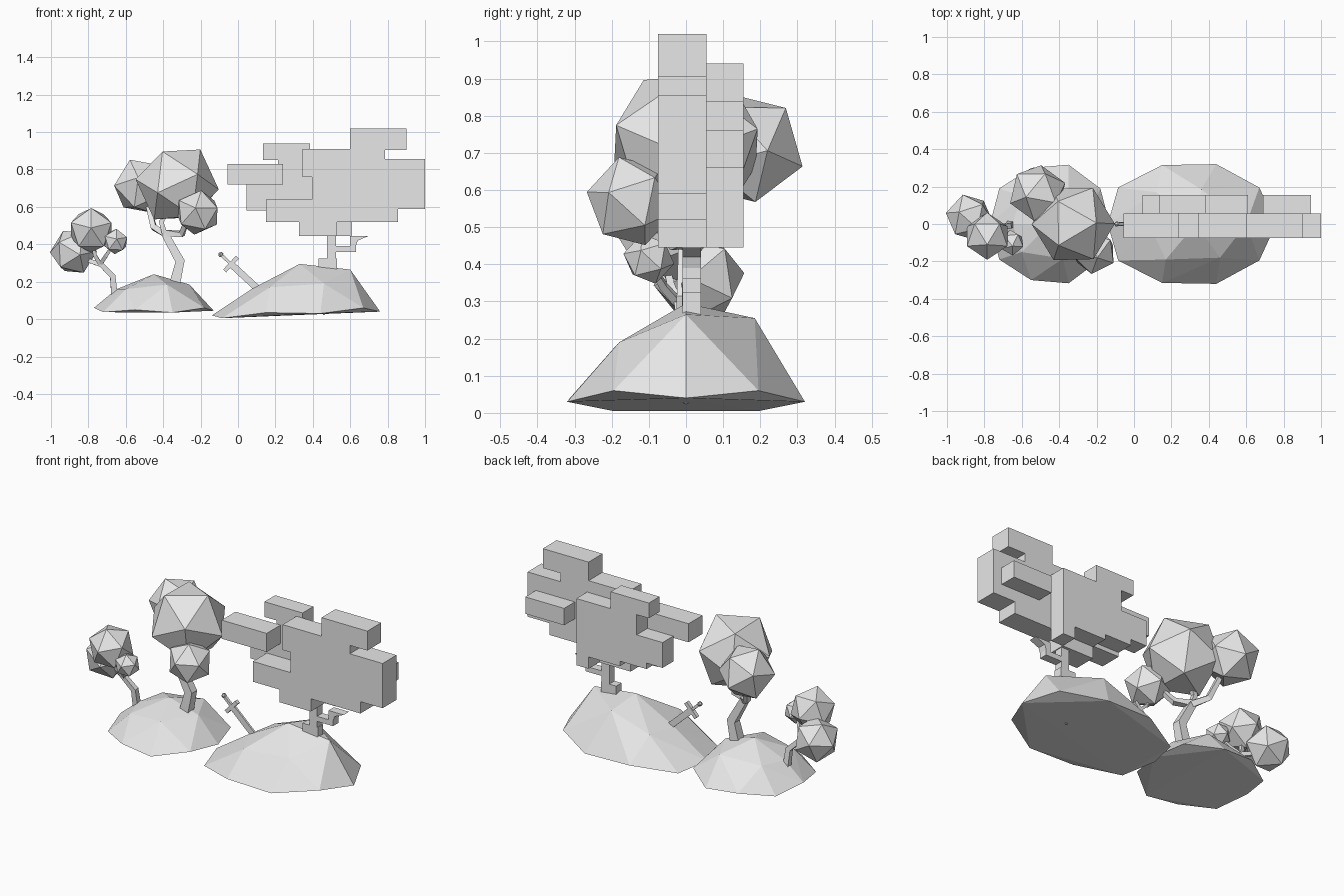
import bpy, bmesh
from mathutils import Matrix, Vector

if "Cube" in bpy.data.objects:
    bpy.data.objects.remove(bpy.data.objects["Cube"], do_unlink=True)

GREY = (0.8, 0.8, 0.8, 1)
grey = bpy.data.materials.new("light_grey")
grey.use_nodes = True
grey.diffuse_color = GREY
grey.node_tree.nodes["Principled BSDF"].inputs["Base Color"].default_value = GREY


def finish(name, bm):
    bmesh.ops.recalc_face_normals(bm, faces=bm.faces)
    mesh = bpy.data.meshes.new(name)
    bm.to_mesh(mesh)
    bm.free()
    mesh.materials.append(grey)
    obj = bpy.data.objects.new(name, mesh)
    bpy.context.collection.objects.link(obj)
    return obj


def frame(centre, up, side):
    """Matrix with z along up and x turned toward side."""
    z = Vector(up).normalized()
    x = Vector(side)
    x = (x - z * x.dot(z)).normalized()
    y = z.cross(x)
    return Matrix.Translation(centre) @ Matrix((x, y, z)).transposed().to_4x4()


def hull(name, base, top):
    """Faceted mound; base points are mirrored in y."""
    bm = bmesh.new()
    for x, y, z in base:
        for s in ((1, -1) if y else (1,)):
            bm.verts.new((x, y * s, z))
    for p in top:
        bm.verts.new(p)
    result = bmesh.ops.convex_hull(bm, input=bm.verts)
    inner = [v for v in result["geom_interior"] if isinstance(v, bmesh.types.BMVert)]
    bmesh.ops.delete(bm, geom=inner, context="VERTS")
    finish(name, bm)


def leaf_ball(name, centre, radius, up, side):
    bm = bmesh.new()
    bmesh.ops.create_icosphere(bm, subdivisions=1, radius=radius,
                               matrix=frame(centre, up, side))
    finish(name, bm)


def limb(name, points, radii):
    """Square branch swept along a bent path."""
    bm = bmesh.new()
    pts = [Vector(p) for p in points]
    rings = []
    for i, p in enumerate(pts):
        d = (pts[min(i + 1, len(pts) - 1)] - pts[max(i - 1, 0)]).normalized()
        ref = Vector((0, 1, 0)) if abs(d.y) < 0.8 else Vector((1, 0, 0))
        a = d.cross(ref).normalized() * radii[i]
        b = d.cross(a).normalized() * radii[i]
        rings.append([bm.verts.new(p + v) for v in (a + b, b - a, -a - b, a - b)])
    for lo, hi in zip(rings, rings[1:]):
        for k in range(4):
            bm.faces.new((lo[k], lo[k - 1], hi[k - 1], hi[k]))
    bm.faces.new(rings[0])
    bm.faces.new(rings[-1])
    finish(name, bm)


def slab(name, outline, y0, y1):
    """Extrude an x-z outline from y0 to y1."""
    bm = bmesh.new()
    face = bm.faces.new([bm.verts.new((x, y0, z)) for x, z in outline])
    ext = bmesh.ops.extrude_face_region(bm, geom=[face])
    verts = [v for v in ext["geom"] if isinstance(v, bmesh.types.BMVert)]
    bmesh.ops.translate(bm, verts=verts, vec=(0, y1 - y0, 0))
    finish(name, bm)


def box(name, x0, x1, z0, z1, y0, y1):
    slab(name, [(x0, z0), (x1, z0), (x1, z1), (x0, z1)], y0, y1)


# Two mounds
hull("large_mound",
     [(-.14, 0, .02), (-.085, .195, .005), (.15, .315, .035), (.44, .32, .03),
      (.67, .195, .06), (.76, 0, .04)],
     [(.08, 0, .165), (.33, 0, .295), (.6, 0, .265), (.36, .185, .255),
      (.12, .17, .17), (.17, -.19, .17), (.46, -.18, .19)])
hull("small_mound",
     [(-.77, 0, .06), (-.72, .19, .037), (-.55, .3, .05), (-.35, .317, .035),
      (-.18, .19, .06), (-.13, 0, .045)],
     [(-.65, 0, .16), (-.45, 0, .24), (-.26, 0, .185), (-.6, -.15, .16),
      (-.38, -.185, .185), (-.6, .15, .17), (-.35, .185, .185)])

# Faceted foliage of the two round trees
leaf_ball("big_crown", (-.325, 0, .72), .224, (.11, -.19, .055), (-.1, -.1, .185))
leaf_ball("rear_crown", (-.515, .165, .71), .157, (-.1, -.8, .25), (-.4, 0, .9))
leaf_ball("front_crown", (-.215, -.145, .57), .125, (-.1, -1, .2), (.2, 0, 1))
leaf_ball("sapling_crown", (-.785, -.065, .475), .127, (0, -1, .1), (0, 0, 1))
leaf_ball("sapling_side_crown", (-.88, .035, .36), .128, (-.6, -.7, .4), (-.5, 0, .8))
leaf_ball("sapling_small_crown", (-.655, -.1, .415), .07, (.1, -1, .2), (1, 0, .3))

# Trunk and branches of the larger round tree
limb("tree_trunk", [(-.34, 0, .18), (-.31, 0, .31), (-.39, 0, .455)], [.029, .025, .02])
limb("left_branch", [(-.38, 0, .45), (-.45, .07, .49), (-.48, .12, .6)], [.017, .015, .012])
limb("right_branch", [(-.39, 0, .46), (-.3, -.03, .455), (-.27, -.1, .54)], [.017, .015, .012])
limb("middle_branch", [(-.39, 0, .45), (-.41, 0, .52), (-.36, 0, .6)], [.015, .013, .01])

# Trunk and branches of the sapling
limb("sapling_trunk", [(-.66, 0, .12), (-.67, -.01, .23), (-.735, -.02, .295)],
     [.017, .015, .013])
limb("sapling_left_branch", [(-.73, -.02, .29), (-.79, 0, .31), (-.84, .03, .34)],
     [.012, .011, .01])
limb("sapling_right_branch", [(-.735, -.02, .295), (-.705, -.06, .34), (-.67, -.09, .39)],
     [.011, .01, .008])
limb("sapling_top_branch", [(-.735, -.02, .29), (-.765, -.04, .34), (-.78, -.06, .42)],
     [.011, .01, .008])

# Blocky foliage in two layers
slab("front_leaf_slab",
     [(.15, .52), (.325, .52), (.325, .445), (.53, .445), (.53, .52), (.855, .52),
      (.855, .59), (1, .59), (1, .855), (.785, .855), (.785, .905), (.9, .905),
      (.9, 1.02), (.6, 1.02), (.6, .91), (.345, .91), (.345, .76), (.395, .76),
      (.395, .64), (.15, .64)], -.075, .055)
box("front_leaf_block", -.055, .24, .72, .83, -.075, .055)
slab("rear_leaf_slab",
     [(.045, .58), (.15, .58), (.15, .545), (.325, .545), (.325, .515), (.53, .515),
      (.53, .445), (.61, .445), (.61, .84), (.385, .84), (.385, .94), (.135, .94),
      (.135, .85), (.215, .85), (.215, .73), (.045, .73)], .055, .155)
box("rear_leaf_block", .69, .945, .66, .76, .055, .155)

# Stepped trunk of the blocky tree, with its root end under the mound
box("block_trunk_base", .43, .53, .25, .325, -.01, .04)
box("block_trunk", .475, .525, .325, .46, -.01, .04)
box("block_branch", .525, .63, .36, .39, -.01, .04)
slab("block_branch_tip", [(.6, .39), (.63, .39), (.64, .42), (.70, .445), (.6, .445)],
     -.01, .04)
leaf_ball("root_end", (.46, 0, .04), .018, (0, 0, 1), (1, 0, 0))

# Sword stuck in the ground
AXIS = Vector((.735, 0, -.68))
GUARD = Vector((-.038, 0, .295))


def sword_part(name, start, end, width, depth):
    bm = bmesh.new()
    m = frame(GUARD + AXIS * (start + end) / 2, AXIS, (1, 0, 1))
    bmesh.ops.create_cube(bm, size=1, matrix=m @ Matrix.Diagonal((width, depth, end - start, 1)))
    finish(name, bm)


sword_part("sword_blade", .01, .26, .036, .012)
sword_part("sword_guard", -.01, .012, .1, .022)
sword_part("sword_grip", -.07, -.01, .016, .016)
leaf_ball("sword_pommel", GUARD - AXIS * .073, .015, AXIS, (0, 1, 0))
